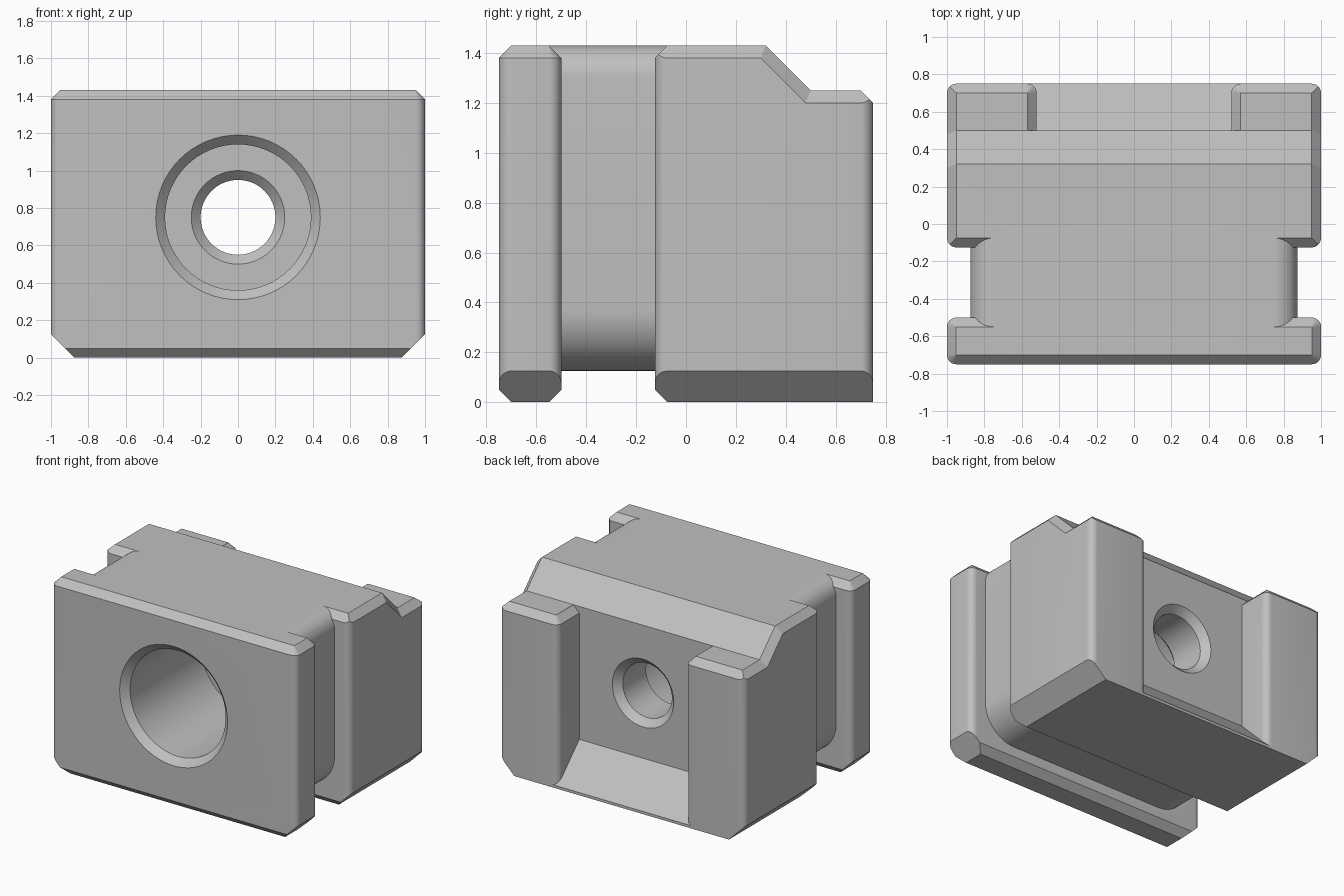
import bpy, bmesh, math
from mathutils import Vector

if "Cube" in bpy.data.objects:
    bpy.data.objects.remove(bpy.data.objects["Cube"])

grey = bpy.data.materials.new("plain grey")
grey.diffuse_color = (0.53, 0.53, 0.53, 1)
grey.use_nodes = True
grey.node_tree.nodes["Principled BSDF"].inputs["Base Color"].default_value = grey.diffuse_color


def loft(name, loops, cuts=()):
    """Closed solid through matching loops; each cut is (point, outward normal)."""
    bm = bmesh.new()
    rings = [[bm.verts.new(p) for p in loop] for loop in loops]
    n = len(rings[0])
    for a, b in zip(rings, rings[1:]):
        for i in range(n):
            j = (i + 1) % n
            bm.faces.new((a[i], a[j], b[j], b[i]))
    bm.faces.new(rings[0][::-1])
    bm.faces.new(rings[-1])
    for co, no in cuts:
        geom = bm.verts[:] + bm.edges[:] + bm.faces[:]
        bmesh.ops.bisect_plane(bm, geom=geom, dist=1e-5, plane_co=Vector(co),
                               plane_no=Vector(no), clear_outer=True)
        rim = [e for e in bm.edges if e.is_boundary]
        bmesh.ops.holes_fill(bm, edges=rim, sides=0)
    bmesh.ops.recalc_face_normals(bm, faces=bm.faces[:])
    mesh = bpy.data.meshes.new(name)
    bm.to_mesh(mesh)
    bm.free()
    mesh.materials.append(grey)
    obj = bpy.data.objects.new(name, mesh)
    bpy.context.collection.objects.link(obj)
    return obj


def combine(target, tool, operation):
    mod = target.modifiers.new(operation, 'BOOLEAN')
    mod.operation, mod.solver, mod.object = operation, 'EXACT', tool
    bpy.context.view_layer.objects.active = target
    bpy.ops.object.modifier_apply(modifier=mod.name)
    bpy.data.objects.remove(tool)


def rounded(u0, u1, v0, v1, r_low, r_high, steps=8):
    """Rounded rectangle with one radius for the low v corners, one for the high."""
    pts = []
    for u, v, r, start in ((u1 - r_high, v1 - r_high, r_high, 0),
                           (u0 + r_high, v1 - r_high, r_high, 90),
                           (u0 + r_low, v0 + r_low, r_low, 180),
                           (u1 - r_low, v0 + r_low, r_low, 270)):
        for k in range(steps + 1):
            a = math.radians(start + 90 * k / steps)
            pts.append((u + r * math.cos(a), v + r * math.sin(a)))
    return pts


def plan(y0, y1, z, inset=0.0):
    r = 0.05 - inset
    return [(x, y, z) for x, y in
            rounded(-1 + inset, 1 - inset, y0 + inset, y1 - inset, r, r)]


side_cuts = [((s, 0, 0.125), (s, 0, -1)) for s in (-1, 1)]

# Front flange: rounded upright edges, chamfered top and bottom
block = loft("clamp_block",
             [plan(-0.75, -0.5, 0), plan(-0.75, -0.5, 1.38),
              plan(-0.75, -0.5, 1.43, 0.0495)],
             side_cuts + [((0, -0.75, 0.05), (0, -1, -1)),
                          ((0, -0.5, 0.05), (0, 1, -1))])

# Rear body
rear = loft("rear_body", [plan(-0.125, 0.75, 0), plan(-0.125, 0.75, 1.6)],
            side_cuts + [((0, -0.125, 0.05), (0, -1, -1))])


# Sloping step along the top, with chamfers following its outline
def step_section(x, d):
    prof = [(-0.175, 2), (-0.175, 1.33), (-0.075 - d, 1.43 - d),
            (0.32 - 0.414 * d, 1.43 - d), (0.5 - 0.414 * d, 1.25 - d),
            (0.70 + d, 1.25 - d), (0.80, 1.15), (0.80, 2)]
    return [(x, y, z) for y, z in prof]


step = loft("step_cutter", [step_section(-1.02, 0.07), step_section(-0.95, 0),
                            step_section(0.95, 0), step_section(1.02, 0.07)])
combine(rear, step, 'DIFFERENCE')


# Rear pocket between the posts, with a sloping floor
def pocket_section(z, r):
    half = [(0.57 - r, 0.5)]
    for k in range(9):
        a = math.pi / 2 * k / 8
        half.append((0.57 - r * math.cos(a), 0.70 + r * math.sin(a)))
    half.append((0.57, 0.80))
    return [(x, y, z) for x, y in half + [(-x, y) for x, y in half[::-1]]]


pocket = loft("pocket_cutter",
              [pocket_section(-0.2, 0.05), pocket_section(1.2, 0.05),
               pocket_section(1.249, 0.001), pocket_section(1.4, 0.001)],
              [((0, 0.75, 0.02), (0, -1, -1))])
combine(rear, pocket, 'DIFFERENCE')

# Narrow neck forming the side and bottom grooves
neck_outline = rounded(-0.875, 0.875, 0.125, 1.43, 0.25, 0.125, 12)
neck = loft("neck", [[(x, y, z) for x, z in neck_outline] for y in (-0.65, 0.0)])
combine(block, neck, 'UNION')
combine(block, rear, 'UNION')

# Counterbored bolt hole with chamfered rims
bore = [(-0.80, 0.49), (-0.70, 0.39), (0.13, 0.39), (0.13, 0.25),
        (0.18, 0.20), (0.45, 0.20), (0.55, 0.30)]
N = 64
hole = loft("hole_cutter",
            [[(r * math.cos(2 * math.pi * k / N), y,
               0.75 + r * math.sin(2 * math.pi * k / N)) for k in range(N)]
             for y, r in bore])
combine(block, hole, 'DIFFERENCE')

# Smooth the rounds, keep the chamfers crisp
bpy.ops.object.select_all(action='DESELECT')
block.select_set(True)
bpy.context.view_layer.objects.active = block
bpy.ops.object.shade_smooth_by_angle(angle=math.radians(25))
